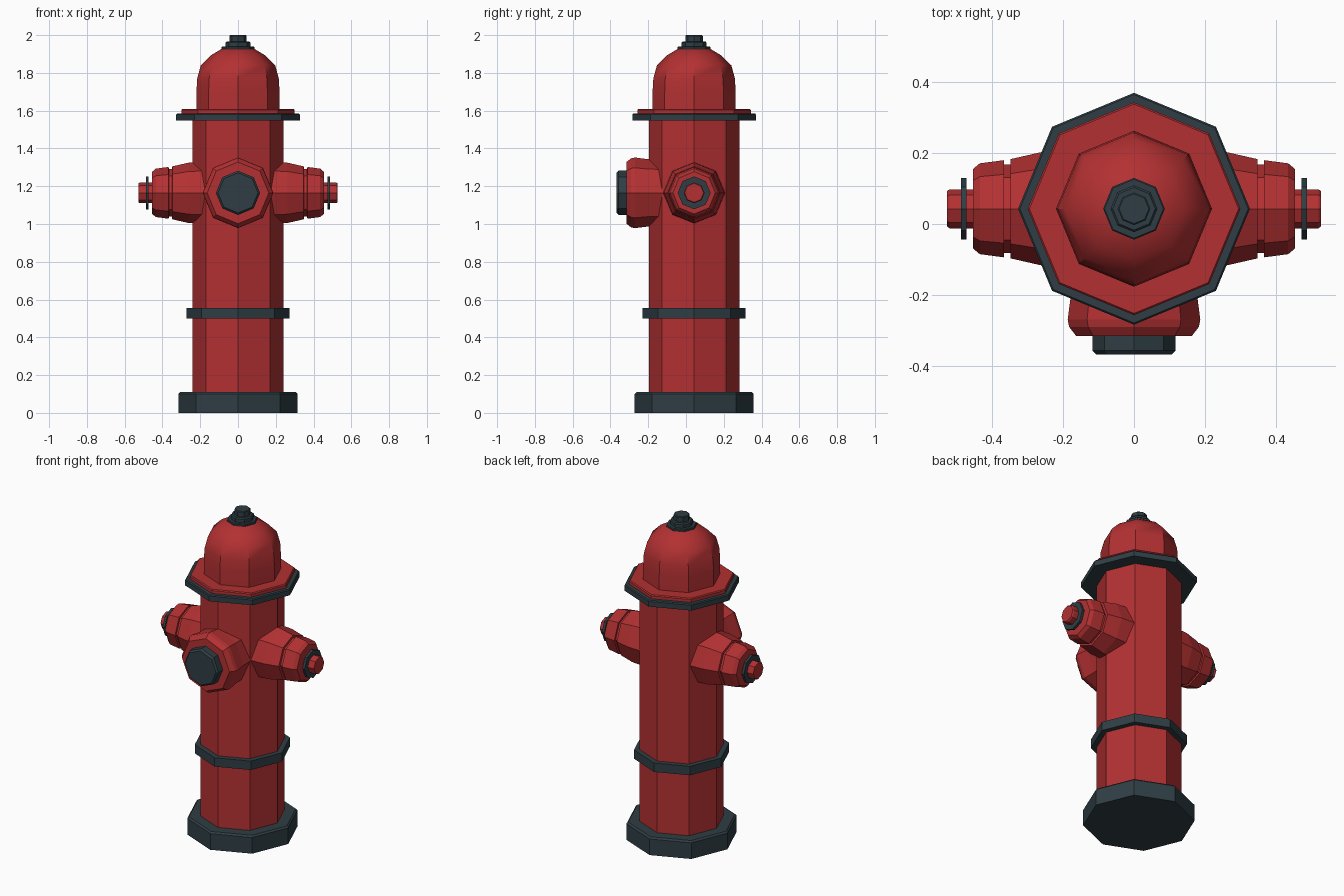
import bpy, bmesh, math
from mathutils import Matrix, Vector

if "Cube" in bpy.data.objects:
    bpy.data.objects.remove(bpy.data.objects["Cube"])

SIDES = 8
CY = 0.043      # y of the barrel axis
NZ = 1.165      # height of the nozzle axes


def material(name, rgb):
    m = bpy.data.materials.new(name)
    m.diffuse_color = (*rgb, 1)
    m.use_nodes = True
    m.node_tree.nodes["Principled BSDF"].inputs["Base Color"].default_value = m.diffuse_color
    return m


RED = material("red paint", (0.45, 0.03, 0.032))
DARK = material("dark slate", (0.028, 0.048, 0.058))


def lathe(name, profile, mat, axis=(0, 0, 1), origin=(0, CY, 0)):
    """Closed eight-sided solid from (radius, distance along axis) points."""
    rot = Vector((0, 0, 1)).rotation_difference(Vector(axis)).to_matrix().to_4x4()
    bm = bmesh.new()
    rings = []
    for r, h in profile:
        rings.append([bm.verts.new((r * math.cos(a), r * math.sin(a), h))
                      for a in (2 * math.pi * i / SIDES for i in range(SIDES))])
    for lo, hi in zip(rings, rings[1:]):
        for i in range(SIDES):
            j = (i + 1) % SIDES
            bm.faces.new((lo[i], lo[j], hi[j], hi[i]))
    bm.faces.new(rings[0][::-1])
    bm.faces.new(rings[-1])
    bm.transform(Matrix.Translation(origin) @ rot)
    bmesh.ops.recalc_face_normals(bm, faces=bm.faces)
    mesh = bpy.data.meshes.new(name)
    bm.to_mesh(mesh)
    bm.free()
    mesh.materials.append(mat)
    ob = bpy.data.objects.new(name, mesh)
    bpy.context.collection.objects.link(ob)
    return ob


# Barrel with base and bands
lathe("base", [(0.315, 0), (0.315, 0.1), (0.305, 0.11)], DARK)
lathe("barrel", [(0.24, 0.1), (0.24, 1.56)], RED)
lathe("barrel_band", [(0.272, 0.5), (0.272, 0.555)], DARK)
lathe("lower_flange", [(0.327, 1.548), (0.327, 1.58), (0.322, 1.586)], DARK)
lathe("upper_flange", [(0.30, 1.58), (0.30, 1.604), (0.295, 1.61)], RED)

# Bonnet dome, rounded toward the top
dome = lathe("bonnet", [(0.22, 1.6), (0.22, 1.7), (0.216, 1.77), (0.197, 1.84),
                        (0.145, 1.892), (0.085, 1.928), (0.05, 1.935)], RED)
bpy.context.view_layer.objects.active = dome
dome.select_set(True)
bpy.ops.object.shade_smooth_by_angle(angle=math.radians(35))
dome.select_set(False)

# Operating nut
lathe("nut_washer", [(0.087, 1.923), (0.087, 1.936), (0.083, 1.94)], DARK)
lathe("nut_collar", [(0.066, 1.935), (0.066, 1.96), (0.06, 1.967)], DARK)
lathe("nut_tip", [(0.046, 1.96), (0.046, 1.996), (0.042, 2.0)], DARK)

# Side outlets, one on each side
for side, sx in (("left", -1), ("right", 1)):
    ax, org = (sx, 0, 0), (0, CY, NZ)
    lathe(side + "_outlet", [(0.165, 0.15), (0.16, 0.26), (0.14, 0.348), (0.125, 0.349),
                             (0.125, 0.366), (0.137, 0.367), (0.128, 0.435),
                             (0.112, 0.454)], RED, ax, org)
    lathe(side + "_outlet_washer", [(0.087, 0.473), (0.087, 0.488)], DARK, ax, org)
    lathe(side + "_outlet_nut", [(0.055, 0.44), (0.055, 0.52), (0.05, 0.527)], RED, ax, org)

# Large front outlet and its cap
front = ((0, -1, 0), (0, 0, NZ))
lathe("front_outlet", [(0.172, 0.05), (0.178, 0.2), (0.187, 0.27), (0.183, 0.29),
                       (0.163, 0.316)], RED, *front)
lathe("front_cap", [(0.117, 0.3), (0.117, 0.357), (0.106, 0.368)], DARK, *front)
